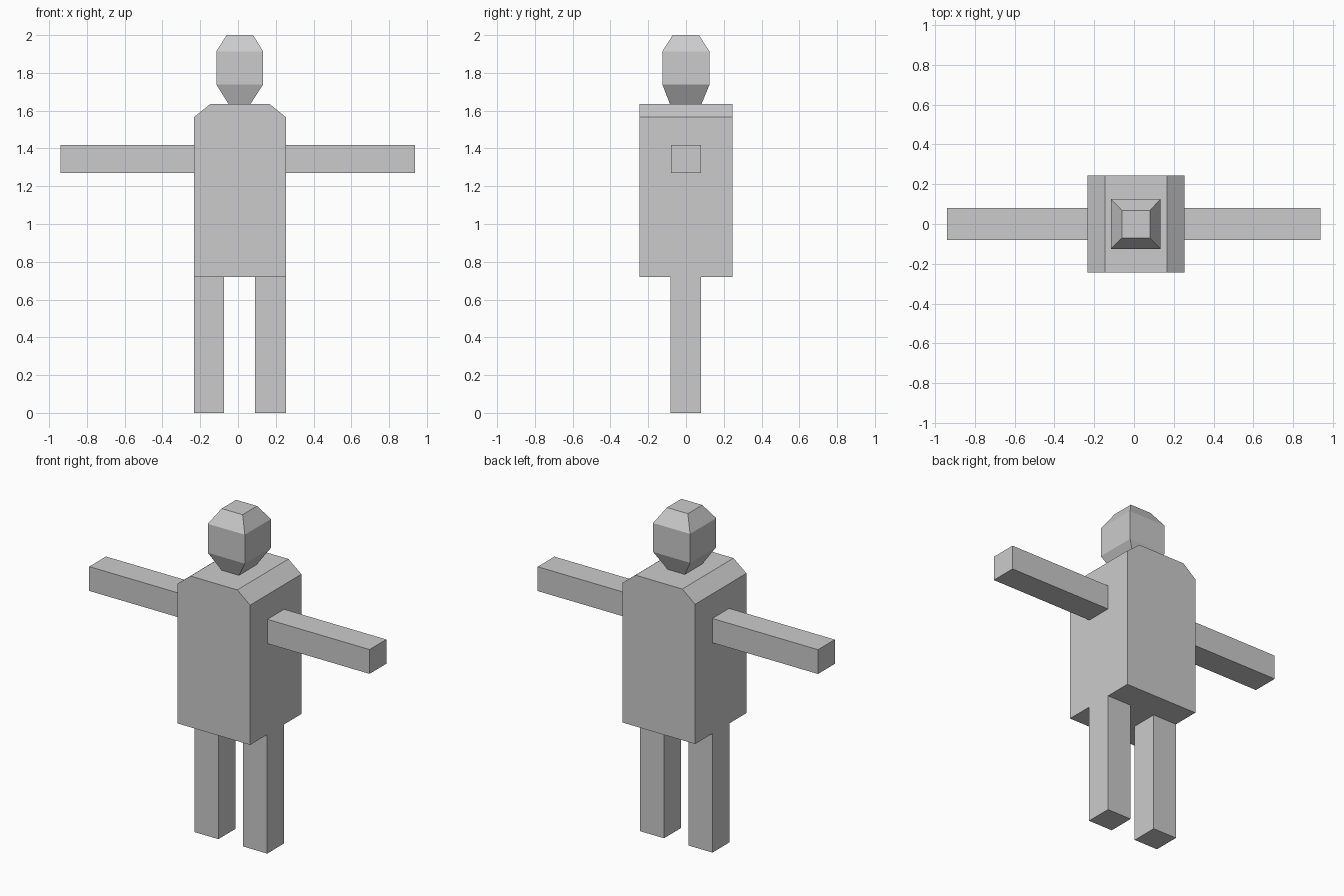
import bpy

if "Cube" in bpy.data.objects:
    bpy.data.objects.remove(bpy.data.objects["Cube"])

grey = bpy.data.materials.new("plain grey")
grey.diffuse_color = (0.6, 0.6, 0.6, 1)
grey.use_nodes = True
grey.node_tree.nodes["Principled BSDF"].inputs["Base Color"].default_value = grey.diffuse_color


def stack(name, rings):
    """Closed solid from rectangular rings (x0, x1, y0, y1, z), bottom to top."""
    verts, faces = [], [(3, 2, 1, 0)]
    for x0, x1, y0, y1, z in rings:
        verts += [(x0, y0, z), (x1, y0, z), (x1, y1, z), (x0, y1, z)]
    for r in range(len(rings) - 1):
        a = 4 * r
        for i in range(4):
            j = (i + 1) % 4
            faces.append((a + i, a + j, a + 4 + j, a + 4 + i))
    t = 4 * (len(rings) - 1)
    faces.append((t, t + 1, t + 2, t + 3))
    mesh = bpy.data.meshes.new(name)
    mesh.from_pydata(verts, [], faces)
    mesh.materials.append(grey)
    obj = bpy.data.objects.new(name, mesh)
    bpy.context.collection.objects.link(obj)
    return obj


def box(name, x0, x1, y0, y1, z0, z1):
    return stack(name, [(x0, x1, y0, y1, z0), (x0, x1, y0, y1, z1)])


# Torso with sloped shoulders
L, R = -0.233, 0.253
stack("torso", [(L, R, -0.245, 0.245, 0.72),
                (L, R, -0.245, 0.245, 1.566),
                (-0.147, 0.167, -0.245, 0.245, 1.635)])

# Head tapering to the neck and the crown
stack("head", [(-0.05, 0.066, -0.085, 0.082, 1.635),
               (-0.115, 0.133, -0.125, 0.125, 1.739),
               (-0.115, 0.133, -0.125, 0.125, 1.914),
               (-0.06, 0.08, -0.07, 0.068, 2.0)])

# Arms straight out to the sides
box("left_arm", -0.94, L, -0.08, 0.08, 1.27, 1.417)
box("right_arm", R, 0.937, -0.08, 0.08, 1.27, 1.417)

# Legs flush with the torso sides
box("left_leg", L, -0.074, -0.082, 0.08, 0, 0.72)
box("right_leg", 0.091, R, -0.082, 0.08, 0, 0.72)
